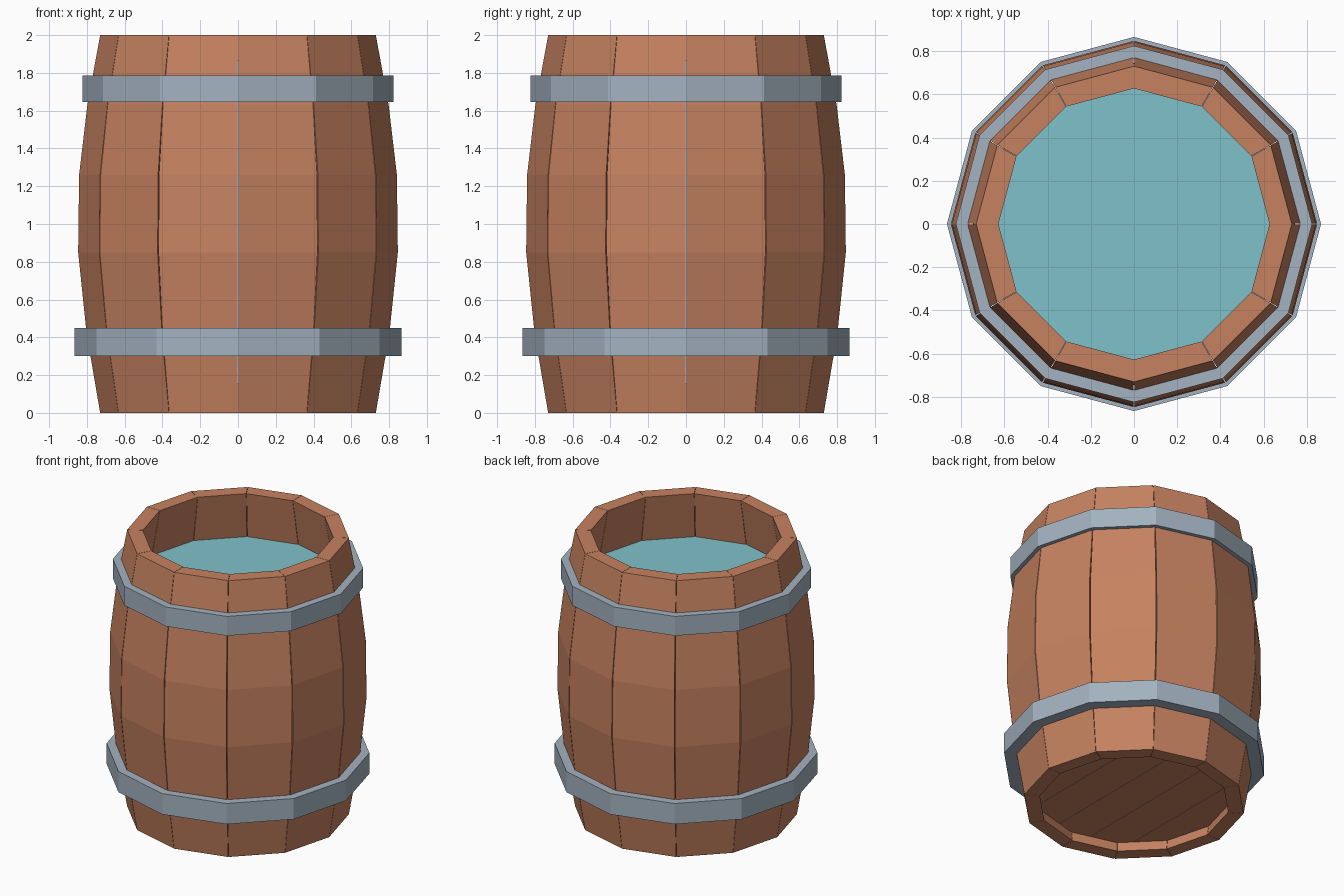
import bpy, bmesh, math
from mathutils import Matrix

if "Cube" in bpy.data.objects:
    bpy.data.objects.remove(bpy.data.objects["Cube"])

SIDES = 12
HALF = math.pi / SIDES


def material(name, r, g, b):
    lin = lambda c: ((c / 255 + 0.055) / 1.055) ** 2.4
    m = bpy.data.materials.new(name)
    m.diffuse_color = (lin(r), lin(g), lin(b), 1)
    m.use_nodes = True
    m.node_tree.nodes["Principled BSDF"].inputs["Base Color"].default_value = m.diffuse_color
    return m


WOOD = material("warm wood", 198, 130, 96)
IRON = material("grey iron", 163, 178, 192)
WATER = material("teal water", 127, 193, 202)


def finish(bm, name, mat):
    bmesh.ops.recalc_face_normals(bm, faces=bm.faces)
    me = bpy.data.meshes.new(name)
    bm.to_mesh(me)
    bm.free()
    me.materials.append(mat)
    ob = bpy.data.objects.new(name, me)
    bpy.context.collection.objects.link(ob)
    return ob


def skin(bm, loops, closed):
    """Bridge successive vertex loops, capping or closing the ends."""
    n = len(loops[0])
    pairs = list(zip(loops, loops[1:])) + ([(loops[-1], loops[0])] if closed else [])
    for a, b in pairs:
        for i in range(n):
            j = (i + 1) % n
            bm.faces.new((a[i], a[j], b[j], b[i]))
    if not closed:
        bm.faces.new(loops[0])
        bm.faces.new(loops[-1])


def ring(bm, r, z):
    return [bm.verts.new((r * math.cos(2 * HALF * i), r * math.sin(2 * HALF * i), z))
            for i in range(SIDES)]


# Staves: bulging planks with hairline gaps (z, outer radius, half gap)
profile = [(0, 0.73, 0.001), (0.42, 0.802, 0.002), (0.85, 0.847, 0.003),
           (1.26, 0.842, 0.003), (1.63, 0.798, 0.002), (2, 0.73, 0.001)]
THICK = 0.103
for k in range(SIDES):
    bm = bmesh.new()
    loops = []
    for z, r, gap in profile:
        loop = []
        for rad, side in ((r, -1), (r, 1), (r - THICK, 1), (r - THICK, -1)):
            loop.append(bm.verts.new((rad * math.cos(HALF),
                                      side * (rad * math.sin(HALF) - gap), z)))
        loops.append(loop)
    skin(bm, loops, False)
    bm.transform(Matrix.Rotation(HALF * (2 * k + 1), 4, 'Z'))
    finish(bm, f"stave_{k + 1}", WOOD)


# Hoops: flat iron bands
def hoop(name, z0, z1, outer, inner):
    bm = bmesh.new()
    skin(bm, [ring(bm, r, z) for r, z in
              ((outer, z0), (outer, z1), (inner, z1), (inner, z0))], True)
    finish(bm, name, IRON)


hoop("lower_hoop", 0.30, 0.45, 0.865, 0.775)
hoop("upper_hoop", 1.645, 1.785, 0.824, 0.765)

# Bottom boards: recessed disc sliced into planks running front to back
PLANKS, R = 5, 0.66
for k in range(PLANKS):
    bm = bmesh.new()
    skin(bm, [ring(bm, R, 0.07), ring(bm, R, 0.14)], False)
    x0 = -R + 2 * R * k / PLANKS
    x1 = x0 + 2 * R / PLANKS
    for x, d in ((x0 + 0.001, -1), (x1 - 0.001, 1)):
        bmesh.ops.bisect_plane(bm, geom=bm.verts[:] + bm.edges[:] + bm.faces[:],
                               plane_co=(x, 0, 0), plane_no=(d, 0, 0), clear_outer=True)
        bmesh.ops.holes_fill(bm, edges=[e for e in bm.edges if e.is_boundary])
    finish(bm, f"bottom_board_{k + 1}", WOOD)

# Water surface
bm = bmesh.new()
bm.faces.new(ring(bm, 0.70, 1.66))
finish(bm, "water", WATER)
